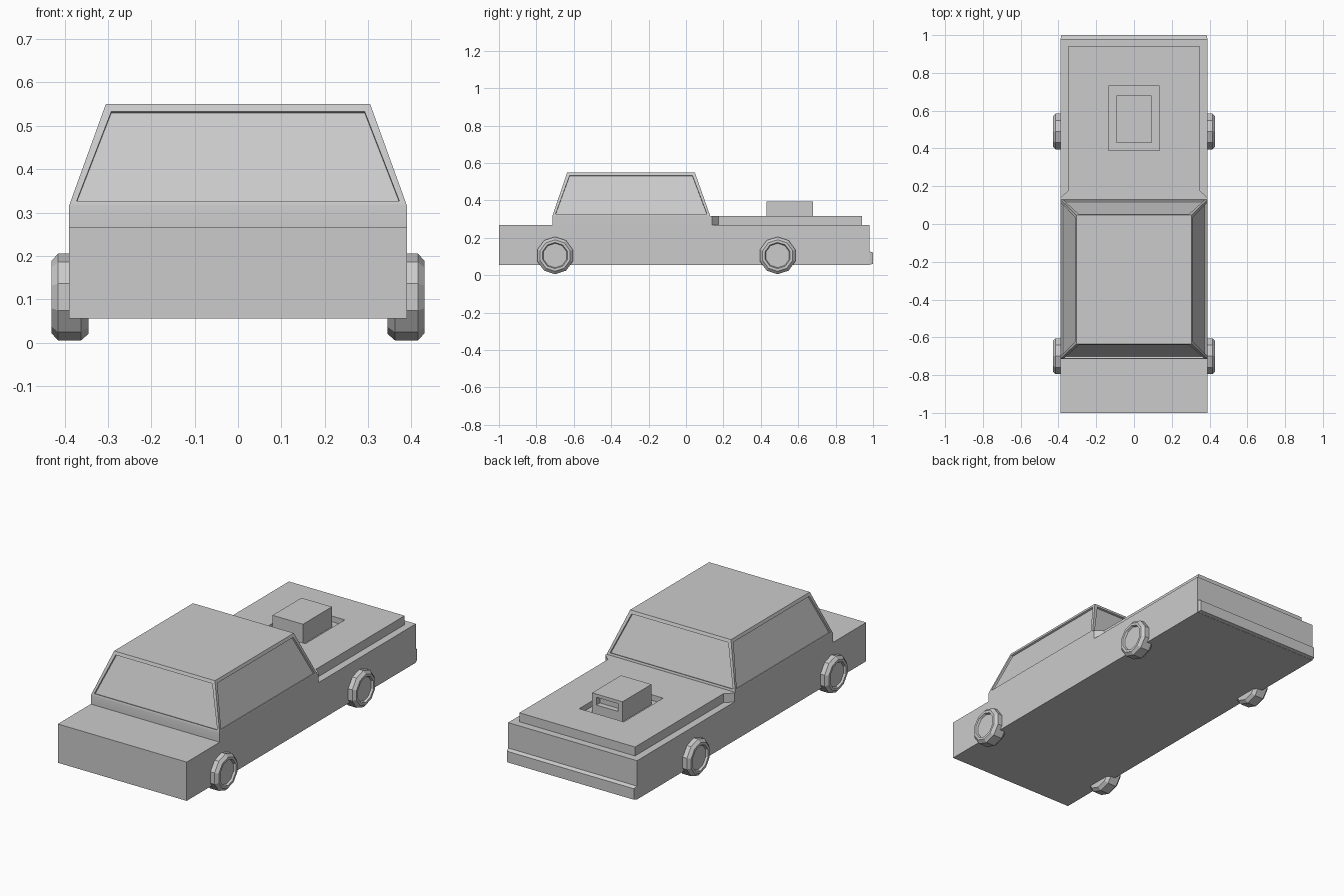
import bpy, bmesh, math
from mathutils import Vector

if "Cube" in bpy.data.objects:
    bpy.data.objects.remove(bpy.data.objects["Cube"])


def finish(name, bm):
    bmesh.ops.recalc_face_normals(bm, faces=bm.faces[:])
    me = bpy.data.meshes.new(name)
    bm.to_mesh(me)
    bm.free()
    ob = bpy.data.objects.new(name, me)
    bpy.context.collection.objects.link(ob)
    return ob


def prism(points, offset):
    bm = bmesh.new()
    face = bm.faces.new([bm.verts.new(p) for p in points])
    ext = bmesh.ops.extrude_face_region(bm, geom=[face])
    verts = [v for v in ext["geom"] if isinstance(v, bmesh.types.BMVert)]
    bmesh.ops.translate(bm, verts=verts, vec=offset)
    bmesh.ops.recalc_face_normals(bm, faces=bm.faces[:])
    return bm


def box(x, y0, y1, z0, z1):
    return prism([(-x, y0, z0), (x, y0, z0), (x, y1, z0), (-x, y1, z0)], (0, 0, z1 - z0))


# Body side profile, with the cabin raised from it
profile = [(-1, .055), (.98, .055), (.98, .267), (.13, .267),
           (.13, .315), (-.715, .315), (-.715, .267), (-1, .267)]
bm = prism([(-.39, y, z) for y, z in profile], (.78, 0, 0))
base = max(bm.faces, key=lambda f: f.calc_center_median().z)
ext = bmesh.ops.extrude_face_region(bm, geom=[base])
bmesh.ops.delete(bm, geom=[base], context='FACES_ONLY')
for v in [g for g in ext["geom"] if isinstance(g, bmesh.types.BMVert)]:
    v.co = Vector((math.copysign(.305, v.co.x), .047 if v.co.y > 0 else -.635, .55))

# Four recessed windows
bmesh.ops.recalc_face_normals(bm, faces=bm.faces[:])
sides = [f for f in bm.faces if .38 < f.calc_center_median().z < .5]
bmesh.ops.inset_individual(bm, faces=sides, thickness=.022)
for f in sides:
    ext = bmesh.ops.extrude_discrete_faces(bm, faces=[f])["faces"][0]
    bmesh.ops.translate(bm, verts=ext.verts[:], vec=-ext.normal * .01)
body = finish("body_and_cabin", bm)
bpy.context.view_layer.objects.active = body
body.select_set(True)
bpy.ops.object.shade_smooth_by_angle(angle=math.radians(30))
wn = body.modifiers.new("normals", 'WEIGHTED_NORMAL')
wn.keep_sharp = True

# Raised deck flaring out to the cabin, with a sunken well
half = [(.39, .13), (.39, .14), (.35, .175), (.35, .94)]
outline = half + [(-x, y) for x, y in reversed(half)]
deck = finish("hood", prism([(x, y, .262) for x, y in outline], (0, 0, .054)))
cutter = finish("hood_well_cutter", box(.135, .39, .73, .285, .36))
cutter.hide_render = True
cutter.hide_viewport = True
cut = deck.modifiers.new("well", 'BOOLEAN')
cut.object = cutter
cut.solver = 'EXACT'

# Scoop with a slot in its end
scoop = finish("hood_scoop", box(.092, .43, .68, .28, .395))
slot = finish("scoop_slot_cutter", box(.066, .65, .72, .335, .377))
slot.hide_render = True
slot.hide_viewport = True
cut = scoop.modifiers.new("slot", 'BOOLEAN')
cut.object = slot
cut.solver = 'EXACT'

# Bumper, tapered towards its outer face
bm = box(.39, .975, 1, .055, .13)
for v in bm.verts:
    if v.co.y > .99:
        v.co.x *= .985
        v.co.z = .06 if v.co.z < .1 else .12
finish("bumper", bm)


# Ten-sided wheels with chamfered treads and recessed hubs
def wheel(name, side, y):
    rings = []
    bm = bmesh.new()
    for x, r in [(.345, .085), (.362, .1), (.415, .1), (.43, .084), (.43, .07), (.419, .065)]:
        rings.append([bm.verts.new((side * x, y + r * math.sin(i * math.tau / 10),
                                    .105 + r * math.cos(i * math.tau / 10))) for i in range(10)])
    for a, b in zip(rings, rings[1:]):
        for i in range(10):
            j = (i + 1) % 10
            bm.faces.new((a[i], a[j], b[j], b[i]))
    bm.faces.new(rings[0])
    bm.faces.new(rings[-1])
    finish(name, bm)


for side, s in ((-1, "left"), (1, "right")):
    for y, e in ((-.7, "front"), (.49, "back")):
        wheel(f"{e}_{s}_wheel", side, y)
